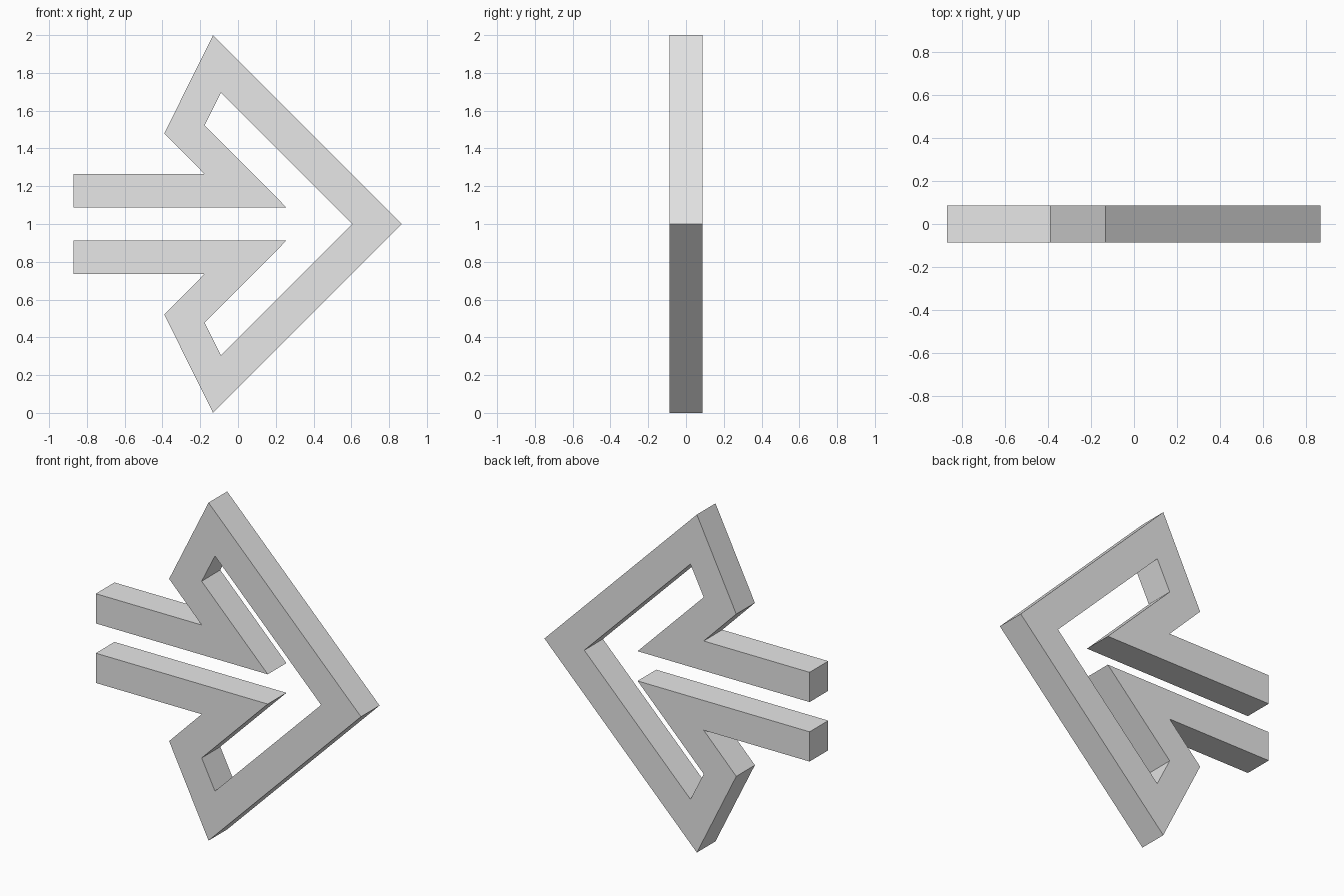
import bpy
import bmesh

DEPTH = 0.174

cube = bpy.data.objects.get("Cube")
if cube:
    bpy.data.objects.remove(cube, do_unlink=True)

# Single plain grey material
grey = bpy.data.materials.new("light_grey")
grey.use_nodes = True
colour = (0.8, 0.8, 0.8, 1)
grey.diffuse_color = colour
grey.node_tree.nodes["Principled BSDF"].inputs["Base Color"].default_value = colour

# Upper half of the folded ribbon, as (x, height above the mirror line)
tip = (0.866, 0)
inner_tip = (0.605, 0)
upper = [
    (-0.132, 1.0),     # outer peak
    (-0.39, 0.48),     # back corner
    (-0.177, 0.264),   # notch above the tail
    (-0.87, 0.264),    # tail end, top
    (-0.87, 0.088),    # tail end, bottom
    (0.256, 0.088),    # inner spike
    (-0.177, 0.523),   # inner back corner
    (-0.09, 0.696),    # inner peak
]
lower = [(x, -h) for x, h in reversed(upper)]
outline = [tip] + upper + [inner_tip] + lower

# Arrow: closed outline extruded from front to back
bm = bmesh.new()
front = bm.faces.new([bm.verts.new((x, -DEPTH / 2, 1 + h)) for x, h in outline])
result = bmesh.ops.extrude_face_region(bm, geom=[front], use_keep_orig=True)
back_verts = [v for v in result["geom"] if isinstance(v, bmesh.types.BMVert)]
bmesh.ops.translate(bm, verts=back_verts, vec=(0, DEPTH, 0))
bmesh.ops.recalc_face_normals(bm, faces=bm.faces[:])

mesh = bpy.data.meshes.new("folded_arrow")
bm.to_mesh(mesh)
bm.free()
mesh.materials.append(grey)
arrow = bpy.data.objects.new("folded_arrow", mesh)
bpy.context.collection.objects.link(arrow)
